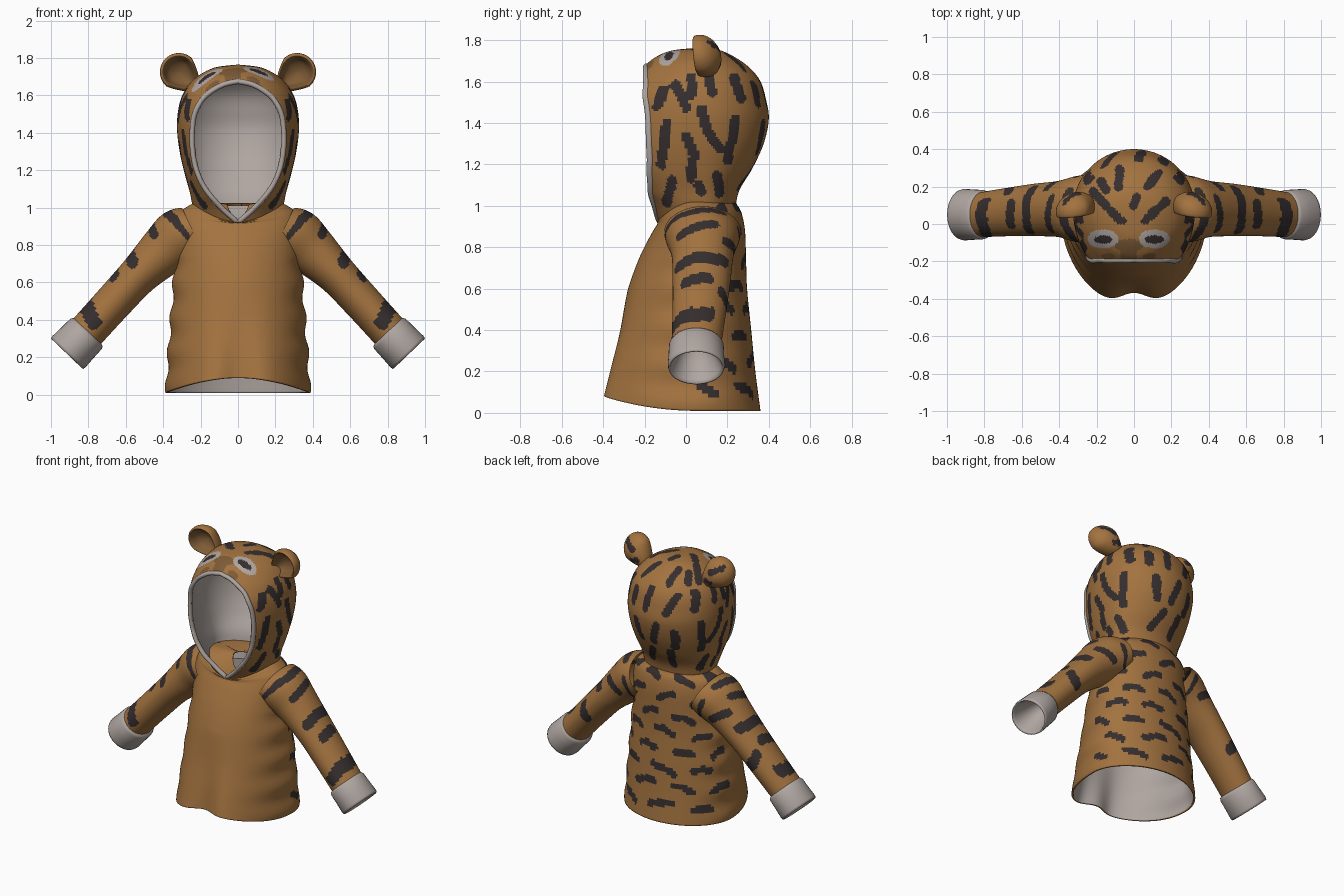
import bpy, bmesh, math, random
from mathutils import Vector

if "Cube" in bpy.data.objects:
    bpy.data.objects.remove(bpy.data.objects["Cube"])
random.seed(4)

# ---- colours ----
def mat(name, rgb):
    m = bpy.data.materials.new(name)
    m.diffuse_color = (*rgb, 1)
    m.use_nodes = True
    m.node_tree.nodes["Principled BSDF"].inputs["Base Color"].default_value = m.diffuse_color
    return m

MATS = [mat("orange_fur", (.365, .17, .05)), mat("dark_stripe", (.036, .027, .028)),
        mat("brown_nose", (.21, .105, .037)), mat("pale_lining", (.43, .38, .355))]
FUR, STRIPE, BROWN, PALE = range(4)

# ---- helpers ----
def smooth_path(pts, n):
    """Catmull-Rom resampling of tuples."""
    out = []
    for i in range(len(pts) - 1):
        a, b, c, d = pts[max(i - 1, 0)], pts[i], pts[i + 1], pts[min(i + 2, len(pts) - 1)]
        for k in range(n):
            t = k / n
            out.append(tuple(.5 * (2*q + (r - p)*t + (2*p - 5*q + 4*r - s)*t*t + (3*q - p - 3*r + s)*t**3)
                             for p, q, r, s in zip(a, b, c, d)))
    return out + [tuple(pts[-1])]

def near(x, y, strokes, w):
    """True when (x, y) lies on one of the strokes (x0, y0, x1, y1)."""
    w *= 1 + .15 * math.sin(55 * x + 38 * y)
    for x0, y0, x1, y1 in strokes:
        dx, dy = x1 - x0, y1 - y0
        t = max(0, min(1, ((x - x0)*dx + (y - y0)*dy) / (dx*dx + dy*dy)))
        if (x - x0 - t*dx)**2 + (y - y0 - t*dy)**2 < w*w:
            return True
    return False

def skin(name, rings, paint, loop=False, recalc=True, thick=0):
    """Mesh through closed rings; paint(centre, i, j) gives the colour, None leaves a hole."""
    bm = bmesh.new()
    vs = [[bm.verts.new(p) for p in r] for r in rings]
    n, m = len(vs), len(vs[0])
    for i in range(n if loop else n - 1):
        for j in range(m):
            a, b = vs[i], vs[(i + 1) % n]
            q = (a[j], a[(j + 1) % m], b[(j + 1) % m], b[j])
            c = paint(sum((v.co for v in q), Vector()) / 4, i, j)
            if c is not None:
                f = bm.faces.new(q)
                f.material_index, f.smooth = c, True
    bmesh.ops.delete(bm, geom=[v for v in bm.verts if not v.link_faces], context='VERTS')
    bmesh.ops.remove_doubles(bm, verts=bm.verts, dist=1e-5)
    if recalc:
        bmesh.ops.recalc_face_normals(bm, faces=bm.faces)
    me = bpy.data.meshes.new(name)
    bm.to_mesh(me)
    bm.free()
    for mt in MATS:
        me.materials.append(mt)
    ob = bpy.data.objects.new(name, me)
    bpy.context.collection.objects.link(ob)
    if thick:  # pale inner lining
        s = ob.modifiers.new("lining", 'SOLIDIFY')
        s.thickness, s.offset, s.material_offset = thick, -1, 10
    return ob

def sweep(path, m, loop=False):
    """Rings of elliptic section along (x, y, z, r1, r2)."""
    rings, n = [], len(path)
    for i, p in enumerate(path):
        a = path[(i - 1) % n] if loop else path[max(i - 1, 0)]
        b = path[(i + 1) % n] if loop else path[min(i + 1, n - 1)]
        t = (Vector(b[:3]) - Vector(a[:3])).normalized()
        n1 = t.cross(Vector((0, 1, 0))).normalized()
        n2 = n1.cross(t)
        if n2.y < 0:
            n2 = -n2
        rings.append([Vector(p[:3]) + n1*p[3]*math.cos(k*math.tau/m) + n2*p[4]*math.sin(k*math.tau/m)
                      for k in range(m)])
    return rings

# ---- body: flared tube with draped front hem, closing to a yoke under the hood ----
BODY = [(.01, .385, .485, .31, .08), (.2, .375, .44, .285, .03), (.4, .36, .385, .265, 0), (.6, .345, .33, .245, 0),
        (.75, .335, .275, .24, 0), (.88, .335, .22, .235, -.02), (.96, .32, .19, .22, -.05),
        (1.0, .28, .19, .20, -.08), (1.025, .215, .18, .17, -.10), (1.02, .06, .06, .05, -.08)]
BN = 200
body_rings = []
for z, a, bf, bb, dz in smooth_path(BODY, 12):
    ring = []
    for k in range(BN):
        c, s = math.cos(k*math.tau/BN), math.sin(k*math.tau/BN)
        x = c * (a + .008*math.sin(34*z)*c**4 * (z < .75))
        w = max(0, 1 - z/.6)
        b = bf * (1 - .14*w*math.exp(-(x/.1)**2)) if s < 0 else bb
        ring.append((x, .05 + b*s, z + (dz*s*s if s < 0 else 0)))
    body_rings.append(ring)

back_strokes = []
for r in range(8):
    u = -.5 + .14*(r % 2)
    while u < .55:
        z, tilt = .12 + .122*r + random.uniform(-.015, .015), random.uniform(-.025, .025)
        h = random.uniform(.055, .075)
        back_strokes += [(u - h, z - tilt, u, z + .012), (u, z + .012, u + h, z + tilt)]
        u += .27

def paint_body(c, i, j):
    u = ((j + .5)/BN*math.tau - math.pi/2) * .35
    return STRIPE if near(u, c.z, back_strokes, .023) else FUR
skin("body", body_rings, paint_body, recalc=False, thick=.012)

# ---- hood: egg shell with a face opening ----
YC = .08
HOOD = smooth_path([(.90, .20, .20, .15), (1.0, .24, .255, .16), (1.08, .257, .33, .18), (1.18, .285, .40, .24),
                    (1.3, .312, .42, .295), (1.42, .326, .405, .32), (1.52, .32, .395, .305), (1.60, .298, .34, .28),
                    (1.66, .26, .29, .235), (1.71, .205, .24, .17), (1.75, .12, .15, .09), (1.765, 0, 0, 0)], 11)
OPENING = smooth_path([(0, .92), (.09, 1.0), (.175, 1.1), (.222, 1.2), (.242, 1.3), (.245, 1.4), (.232, 1.5),
                       (.19, 1.58), (.13, 1.63), (.07, 1.66), (0, 1.675)], 6)

def lookup(table, key, z):
    """Linear interpolation of table rows sorted on column key."""
    for p, q in zip(table, table[1:]):
        if p[key] <= z <= q[key] and q[key] > p[key]:
            t = (z - p[key]) / (q[key] - p[key])
            return [u + (v - u)*t for u, v in zip(p, q)]

HN = 180
hood_rings = []
for z, a, bf, bb in HOOD:
    hood_rings.append([(a*math.cos(k*math.tau/HN),
                        YC + (bf if 2*k > HN else bb)*math.sin(k*math.tau/HN), z) for k in range(HN)])

SIDE = [(-.14, 1.48, -.09, 1.6), (-.09, 1.6, -.05, 1.58), (-.05, 1.58, 0, 1.47), (.02, 1.64, .03, 1.54),
        (.08, 1.47, .10, 1.36), (.10, 1.36, .16, 1.28), (.11, 1.62, .13, 1.55), (.23, 1.62, .27, 1.52),
        (-.09, 1.4, -.12, 1.2), (0, 1.33, .04, 1.24), (.04, 1.24, .02, 1.13), (.24, 1.42, .2, 1.22),
        (-.07, 1.12, -.09, 1.02), (.06, 1.1, .07, 1.07), (.15, 1.14, .16, 1.06)]
REAR = [(-.15, 1.6, -.11, 1.49), (.02, 1.62, .05, 1.5), (.15, 1.58, .17, 1.5), (-.05, 1.4, .0, 1.27),
        (.13, 1.4, .1, 1.27), (-.16, 1.36, -.14, 1.25), (.03, 1.2, .08, 1.1), (-.1, 1.2, -.08, 1.08)]
TOP = [(-.08, .2, -.08, .29), (-.22, .17, -.15, .1), (-.12, .07, -.06, .01), (.06, .02, .17, .12), (.07, .2, .13, .27),
       (-.18, .23, -.15, .18), (.0, .1, .01, .14)]

def oval(c, x, y, rx, ry):  # pair of ovals, face drawn slightly off centre
    return ((abs(c.x + .028) - x)/rx)**2 + ((c.y - y)/ry)**2 < 1

def paint_hood(c, i, j):
    o = lookup(OPENING, 1, c.z)
    if o and c.y < YC and abs(c.x) < o[0]:
        return None
    if c.z > 1.58 and c.y < 0 and abs(c.x) < .27:  # painted face above the opening
        if oval(c, .137, -.083, .05, .022):
            return STRIPE
        if oval(c, .137, -.08, .083, .05):
            return PALE
        if oval(c, 0, -.115, .075, .035) or oval(c, 0, -.16, .045, .045) or oval(c, .11, -.172, .035, .016):
            return BROWN
        return FUR
    if c.z > 1.64:
        hit = near(c.x, c.y, TOP, .024)
    elif c.y - YC > abs(c.x):
        hit = near(c.x, c.z, REAR, .026)
    else:
        hit = near(c.y, c.z, SIDE, .024)
    return STRIPE if hit else FUR
skin("hood", hood_rings, paint_hood, recalc=False, thick=.015)

# ---- pale trim round the face opening ----
def on_hood(x, z):
    _, a, bf, _ = lookup(HOOD, 0, z)
    return (x, YC + .008 - bf*math.sqrt(max(0, 1 - (x/a)**2)), z, .014, .017)
edge = [on_hood(x, z) for x, z in OPENING] + [on_hood(-x, z) for x, z in OPENING[-2:0:-1]]
skin("hood_trim", sweep(edge, 10, True), lambda c, i, j: PALE, loop=True)

# ---- sleeves, cuffs and ears on both sides ----
SLEEVE = smooth_path([(.24, .08, .875, .135, .185), (.31, .08, .84, .155, .175), (.40, .08, .765, .135, .15),
                      (.53, .075, .64, .108, .14), (.66, .065, .50, .102, .13), (.81, .05, .335, .10, .12)], 17)
BANDS = [(.12, -1.6, .17, -.5), (.17, -.5, .14, .5), (.36, -.8, .3, .3), (.4, .9, .35, 1.8), (.57, -1, .53, .9),
         (.7, -.6, .68, .3), (.74, .9, .78, 1.9), (.93, -1.7, .88, .5), (.14, 1.4, .2, 2.2)]
BANDS = [(t0*.75, a0*.13, t1*.75, a1*.13) for t0, a0, t1, a1 in BANDS]
CUFF = [(-.005, .095), (0, .11), (.015, .117), (.08, .119), (.145, .122), (.16, .119), (.162, .112),
        (.14, .106), (.06, .08), (-.02, .045), (-.04, 0)]
EAR = smooth_path([(-.075, 0), (-.066, .04), (-.037, .08), (0, .1), (.035, .1), (.05, .09), (.035, .078),
                   (.0, .06), (-.02, .03), (-.028, 0)], 4)
SN, EN = 90, 40

def paint_sleeve(c, i, j):
    ang = (j + .5)/SN*math.tau
    ang -= math.tau if ang > math.pi else 0
    return STRIPE if near(i/(len(SLEEVE) - 1)*.75, ang*.13, BANDS, .027) else FUR

def paint_ear(c, i, j):
    if i >= 21:
        return BROWN
    spot = c.y > .1 and near(abs(c.x), c.z, [(.30, 1.75, .36, 1.78), (.27, 1.69, .3, 1.68)], .02)
    return STRIPE if spot else FUR

for s, side in ((1, "left"), (-1, "right")):
    flip = lambda rings: [[(s*p[0], p[1], p[2]) for p in r] for r in rings]
    skin("sleeve_" + side, flip(sweep(SLEEVE, SN)), paint_sleeve)

    cuff = []
    for d, r in CUFF:
        ring = []
        for k in range(40):
            c, q = math.cos(k*math.tau/40)*r, math.sin(k*math.tau/40)*r
            ring.append((.803 + .69*d + .72*c, .05 + 1.13*q, .335 - .72*d + .69*c))
        cuff.append(ring)
    skin("cuff_" + side, flip(cuff), lambda c, i, j: PALE)

    ear = []
    for d, r in EAR:
        ring = []
        for k in range(EN):
            u, v = r*math.cos(k*math.tau/EN), r*math.sin(k*math.tau/EN)  # u points at the hood
            if u > 0:
                v *= 1 - 4*u
                u *= 1.35
            ring.append((.316 - .75*u + .66*v, .095 - d + .15*u, 1.725 - .66*u - .75*v))
        ear.append(ring)
    skin("ear_" + side, flip(ear), paint_ear)
